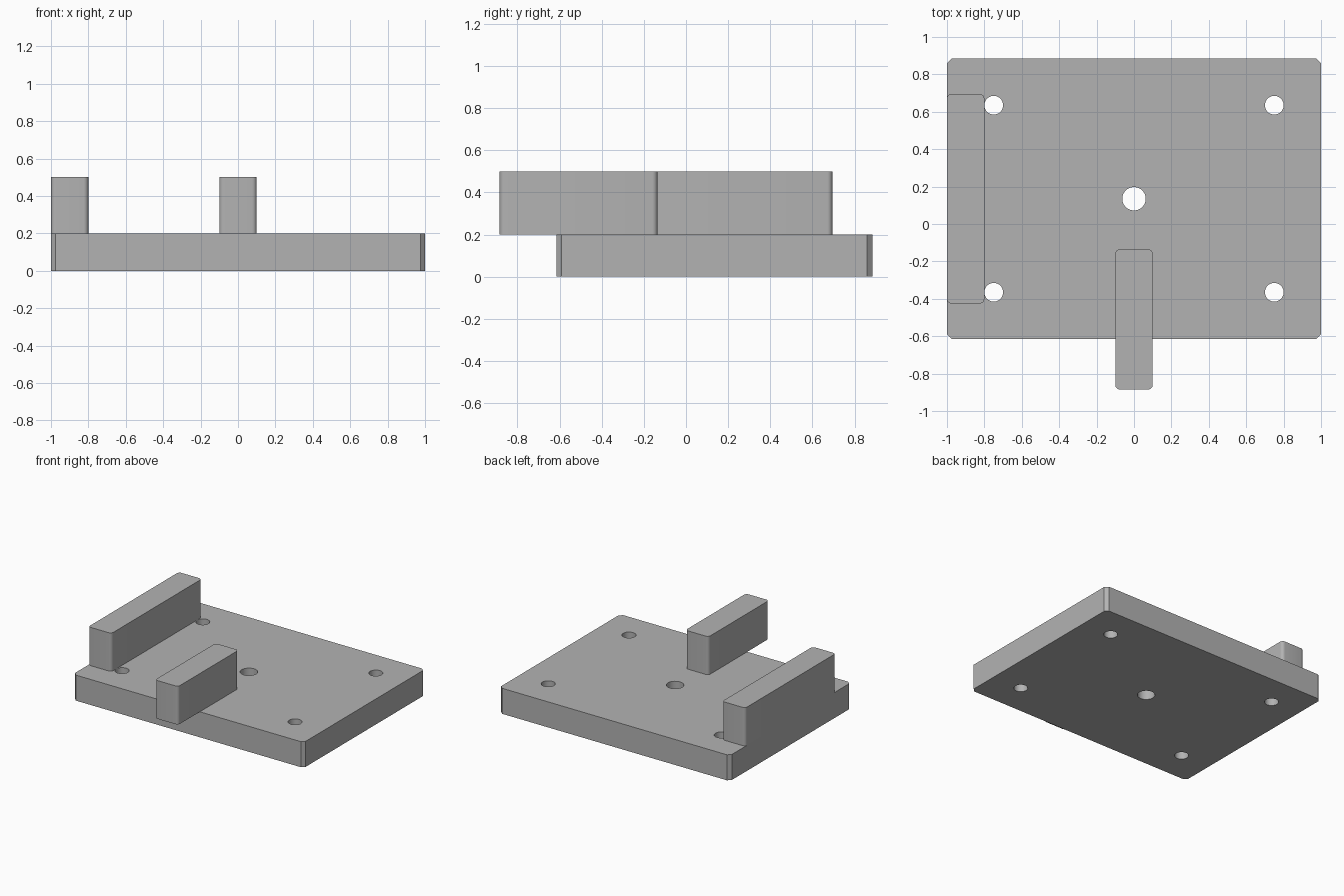
import bpy, bmesh, math

cube = bpy.data.objects.get("Cube")
if cube:
    bpy.data.objects.remove(cube, do_unlink=True)

grey = bpy.data.materials.new("plain grey")
grey.use_nodes = True
colour = (0.45, 0.45, 0.45, 1)
grey.diffuse_color = colour
grey.node_tree.nodes["Principled BSDF"].inputs["Base Color"].default_value = colour

MID_Y = 0.135  # plate centre


def add_object(name, bm):
    mesh = bpy.data.meshes.new(name)
    bm.to_mesh(mesh)
    bm.free()
    obj = bpy.data.objects.new(name, mesh)
    bpy.context.collection.objects.link(obj)
    mesh.materials.append(grey)
    return obj


def block(name, x, y, z, size, edge, segments):
    """Box standing on z, with its four upright edges bevelled."""
    bm = bmesh.new()
    bmesh.ops.create_cube(bm, size=1)
    bmesh.ops.scale(bm, vec=size, verts=bm.verts)
    bmesh.ops.translate(bm, vec=(x, y, z + size[2] / 2), verts=bm.verts)
    upright = [e for e in bm.edges
               if abs(e.verts[0].co.z - e.verts[1].co.z) > size[2] / 2]
    bmesh.ops.bevel(bm, geom=upright, offset=edge, offset_type='OFFSET',
                    segments=segments, profile=0.5, affect='EDGES')
    return add_object(name, bm)


def smooth(obj):
    bpy.ops.object.select_all(action='DESELECT')
    obj.select_set(True)
    bpy.context.view_layer.objects.active = obj
    bpy.ops.object.shade_smooth_by_angle(angle=math.radians(30))


# Base plate with chamfered corners
plate = block("base_plate", 0, MID_Y, 0, (2, 1.5, 0.2), 0.025, 1)

# Drill for the corner holes and the centre hole
bm = bmesh.new()
holes = [(sx * 0.75, MID_Y + sy * 0.5, 0.05) for sx in (-1, 1) for sy in (-1, 1)]
holes.append((0, MID_Y, 0.0625))
for x, y, radius in holes:
    made = bmesh.ops.create_cone(bm, cap_ends=True, segments=48, radius1=radius,
                                 radius2=radius, depth=1)
    bmesh.ops.translate(bm, vec=(x, y, 0), verts=made["verts"])
drill = add_object("hole_cutter", bm)

cut = plate.modifiers.new("holes", 'BOOLEAN')
cut.operation = 'DIFFERENCE'
cut.solver = 'EXACT'
cut.object = drill
bpy.context.view_layer.objects.active = plate
bpy.ops.object.modifier_apply(modifier=cut.name)
bpy.data.objects.remove(drill, do_unlink=True)
smooth(plate)

# Side rail along the plate edge, and the bar overhanging the front
smooth(block("side_rail", -0.9, MID_Y, 0.2, (0.2, 1.12, 0.3), 0.025, 6))
smooth(block("front_bar", 0, -0.51, 0.2, (0.2, 0.75, 0.3), 0.025, 6))
